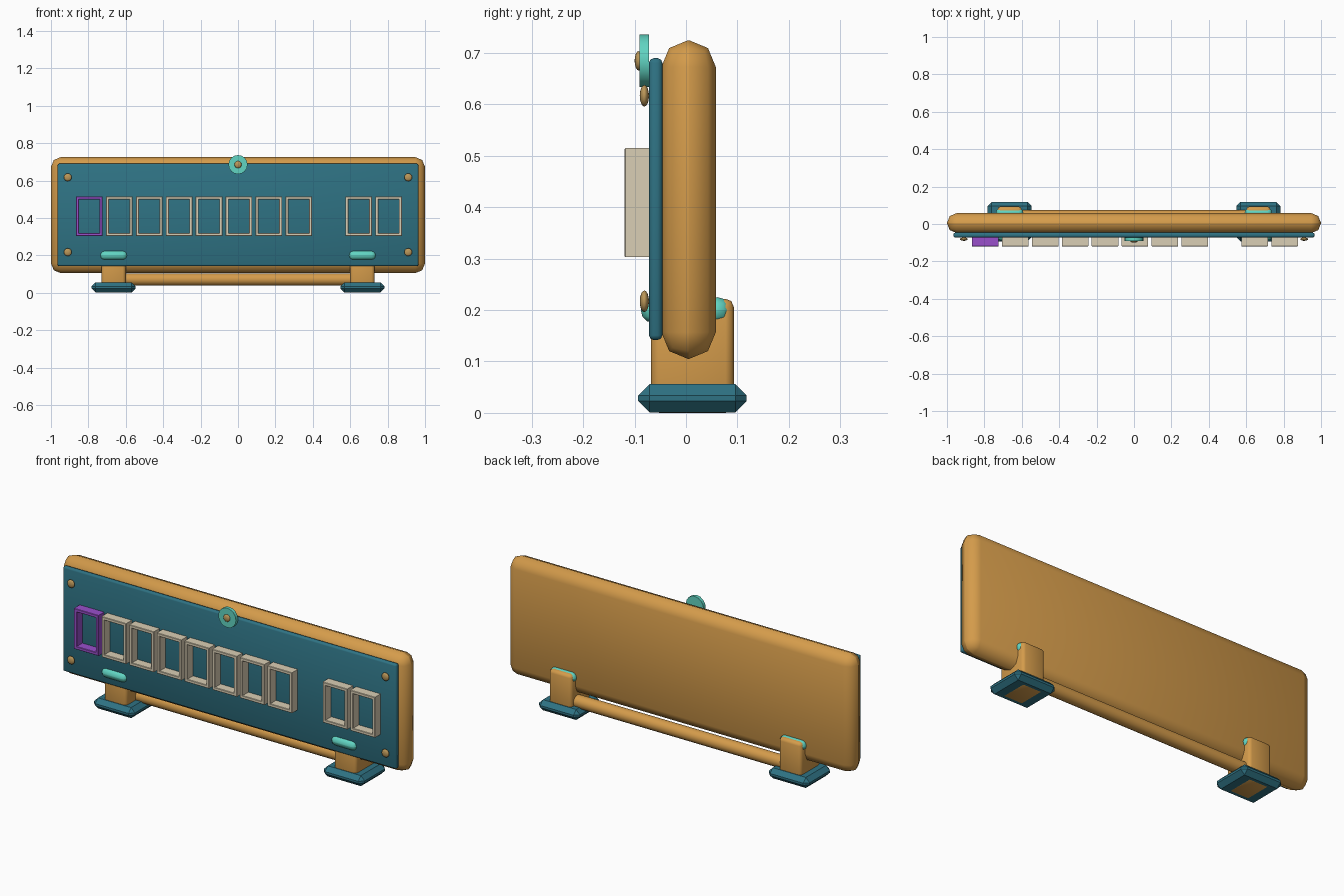
import bpy, bmesh, math

if "Cube" in bpy.data.objects:
    bpy.data.objects.remove(bpy.data.objects["Cube"])


def mat(name, r, g, b):
    m = bpy.data.materials.new(name)
    m.diffuse_color = (r, g, b, 1)
    m.use_nodes = True
    m.node_tree.nodes["Principled BSDF"].inputs["Base Color"].default_value = m.diffuse_color
    return m


BRONZE = mat("bronze", 0.66, 0.33, 0.07)
TEAL = mat("teal", 0.028, 0.17, 0.23)
MINT = mat("mint", 0.12, 0.66, 0.54)
CREAM = mat("cream", 0.70, 0.62, 0.46)
PURPLE = mat("purple", 0.32, 0.08, 0.60)
BRASS = mat("brass", 0.50, 0.31, 0.10)


def finish(bm, name, material, loc, angle=40):
    me = bpy.data.meshes.new(name)
    bmesh.ops.recalc_face_normals(bm, faces=bm.faces[:])
    bm.to_mesh(me)
    bm.free()
    ob = bpy.data.objects.new(name, me)
    ob.location = loc
    bpy.context.collection.objects.link(ob)
    me.materials.append(material)
    bpy.ops.object.select_all(action='DESELECT')
    ob.select_set(True)
    bpy.context.view_layer.objects.active = ob
    bpy.ops.object.shade_smooth_by_angle(angle=math.radians(angle))
    return ob


def box(name, x, y, z, material, bevel, segments=2, angle=50):
    """Bevelled box from (min, max) ranges."""
    bm = bmesh.new()
    bmesh.ops.create_cube(bm, size=1)
    size = [b - a for a, b in (x, y, z)]
    bmesh.ops.scale(bm, vec=size, verts=bm.verts)
    bmesh.ops.bevel(bm, geom=bm.edges[:], offset=bevel, segments=segments,
                    profile=0.5, affect='EDGES', clamp_overlap=True)
    bmesh.ops.remove_doubles(bm, verts=bm.verts, dist=1e-5)
    return finish(bm, name, material, [(a + b) / 2 for a, b in (x, y, z)], angle)


def cylinder(name, axis, radius, length, sides, material, loc):
    bm = bmesh.new()
    bmesh.ops.create_cone(bm, cap_ends=True, segments=sides, radius1=radius,
                          radius2=radius, depth=length)
    ob = finish(bm, name, material, loc)
    ob.rotation_euler = (0, math.pi / 2, 0) if axis == 'x' else (math.pi / 2, 0, 0)
    return ob


def bolt(name, x, y, z, r=0.021, depth=0.009):
    bm = bmesh.new()
    bmesh.ops.create_uvsphere(bm, u_segments=16, v_segments=8, radius=1)
    bmesh.ops.scale(bm, vec=(r, depth, r), verts=bm.verts)
    return finish(bm, name, BRASS, (x, y, z), 60)


def frame(name, x, material):
    """Rectangular open frame standing out from the panel."""
    bm = bmesh.new()
    loops = []
    for w, h, y in ((0.071, 0.106, 0.025), (0.071, 0.106, -0.023),
                    (0.069, 0.104, -0.025), (0.057, 0.092, -0.025),
                    (0.055, 0.090, -0.023), (0.055, 0.090, 0.025)):
        loops.append([bm.verts.new((sx * w, y, sz * h))
                      for sx, sz in ((-1, -1), (1, -1), (1, 1), (-1, 1))])
    for a, b in zip(loops, loops[1:] + loops[:1]):
        for i in range(4):
            j = (i + 1) % 4
            bm.faces.new((a[i], a[j], b[j], b[i]))
    return finish(bm, name, material, (x, -0.095, 0.409), 30)


# Body slab and front panel
box("body", (-1, 1), (-0.048, 0.058), (0.105, 0.725), BRONZE, 0.052)
box("front_panel", (-0.965, 0.965), (-0.072, -0.046), (0.142, 0.69), TEAL, 0.009)

# Row of frames: highlighted one, seven in a run, a gap, then two more
for i in (0, 1, 2, 3, 4, 5, 6, 7, 9, 10):
    frame("frame_%d" % i, -0.795 + 0.16 * i, PURPLE if i == 0 else CREAM)

# Panel corner bolts
for sx in (-1, 1):
    for z in (0.217, 0.617):
        bolt("corner_bolt", sx * 0.91, -0.081, z)

# Round emblem at the top edge
cylinder("emblem_disc", 'y', 0.051, 0.018, 16, MINT, (0, -0.081, 0.685))
bolt("emblem_bolt", 0, -0.092, 0.685, 0.019, 0.008)

# Feet: leg, base and clamp pins on each side
for sx in (-1, 1):
    c = sx * 0.665
    box("leg", (c - 0.065, c + 0.065), (-0.068, 0.093), (0.0, 0.222), BRONZE, 0.016)
    box("foot_base", (c - 0.118, c + 0.118), (-0.093, 0.118), (0.001, 0.056),
        TEAL, 0.022, 1, 30)
    for name, y in (("front_pin", -0.063), ("back_pin", 0.061)):
        box(name, (c - 0.073, c + 0.073), (y - 0.025, y + 0.025), (0.175, 0.225),
            MINT, 0.0245, 3, 70)

# Bar joining the feet
cylinder("cross_bar", 'x', 0.033, 1.24, 16, BRONZE, (0, 0.041, 0.071))
